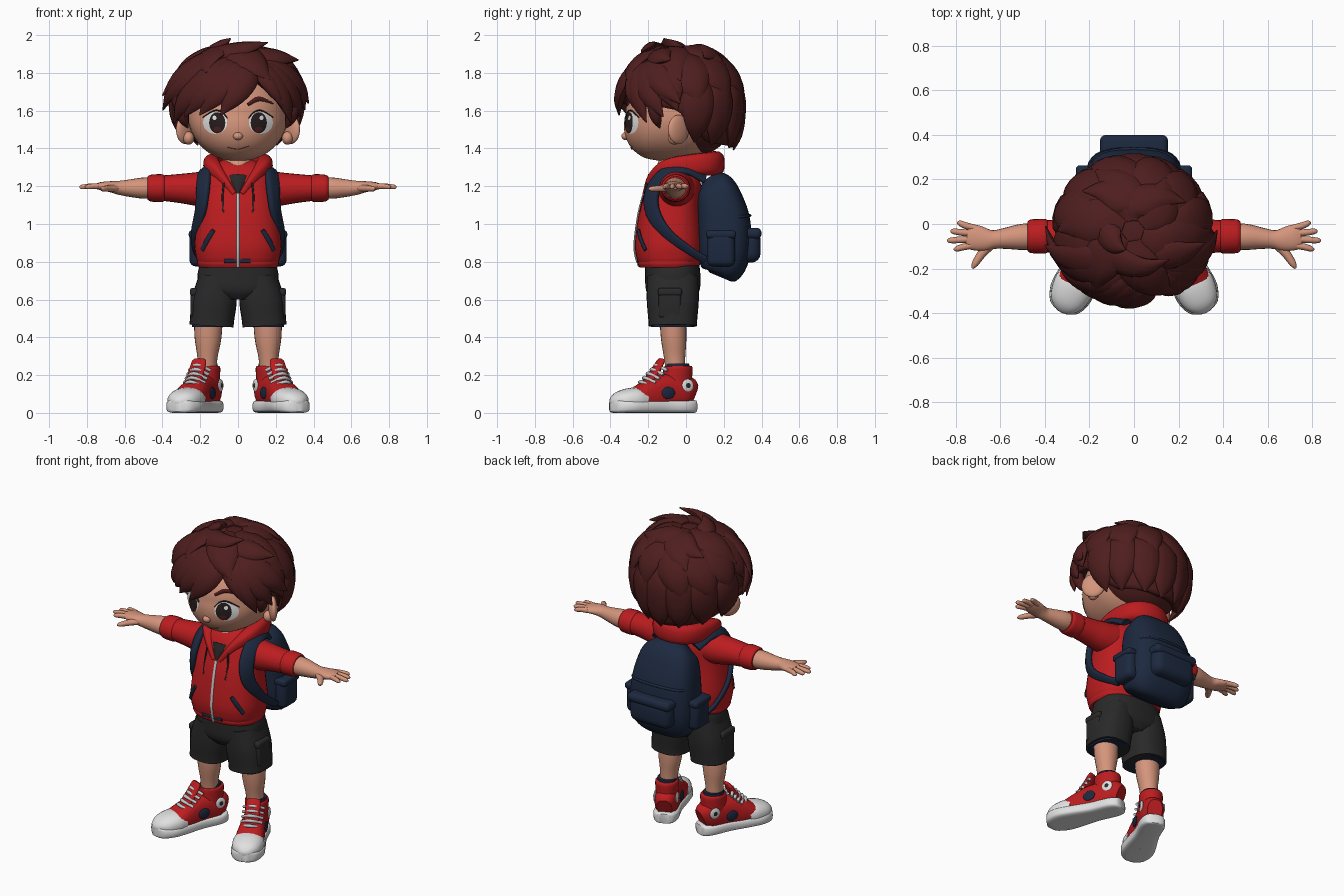
import bpy, bmesh, math, random
from mathutils import Vector, Matrix

random.seed(4)
if "Cube" in bpy.data.objects:
    bpy.data.objects.remove(bpy.data.objects["Cube"])


def material(name, *rgb):
    mat = bpy.data.materials.new(name)
    mat.use_nodes = True
    mat.diffuse_color = (*rgb, 1)
    mat.node_tree.nodes["Principled BSDF"].inputs["Base Color"].default_value = (*rgb, 1)
    return mat


SKIN = material("skin", .66, .3, .2)
BLUSH = material("dark skin", .36, .11, .08)
HAIR = material("auburn hair", .078, .013, .013)
RED = material("red cloth", .5, .012, .014)
NAVY = material("navy cloth", .012, .022, .05)
BLACK = material("charcoal cloth", .022, .022, .023)
WHITE = material("white rubber", .75, .75, .75)
SILVER = material("silver lace", .55, .55, .57)
DARK = material("dark eye", .02, .012, .012)


def finish(name, bm, mat, mirror=False, recalc=True):
    """Turn a bmesh into a smooth object, optionally mirrored across x."""
    if recalc:
        bmesh.ops.recalc_face_normals(bm, faces=bm.faces)
    for f in bm.faces:
        f.smooth = True
    for e in bm.edges:
        e.smooth = e.calc_face_angle(0) < math.radians(50)
    mesh = bpy.data.meshes.new(name)
    bm.to_mesh(mesh)
    bm.free()
    mesh.materials.append(mat)
    obj = bpy.data.objects.new(name, mesh)
    bpy.context.collection.objects.link(obj)
    if mirror:
        obj.modifiers.new("mirror", "MIRROR").use_mirror_merge = False
    return obj


def spline(keys, steps):
    """Catmull-Rom through rows of x, y, z, half width, half depth."""
    k = [Vector(r) for r in keys]
    k = [2 * k[0] - k[1]] + k + [2 * k[-1] - k[-2]]
    out = []
    for i in range(1, len(k) - 2):
        a, b, c, d = k[i - 1:i + 3]
        for j in range(steps):
            t = j / steps
            out.append((2 * b + (c - a) * t + (2 * a - 5 * b + 4 * c - d) * t**2
                        + (3 * b - a - 3 * c + d) * t**3) / 2)
    return out + [k[-2]]


def sweep(bm, keys, up=(0, 0, 1), power=2, sides=16, steps=4):
    """Skin superellipse sections along a path; up may depend on the point."""
    rows = spline(keys, steps)
    pts = [Vector(r[:3]) for r in rows]
    rings = []
    for i, (p, r) in enumerate(zip(pts, rows)):
        tan = (pts[min(i + 1, len(pts) - 1)] - pts[max(i - 1, 0)]).normalized()
        side = tan.cross(up(p) if callable(up) else Vector(up)).normalized()
        top = side.cross(tan)
        ring = []
        for n in range(sides):
            ang = math.tau * n / sides
            c, s = (math.copysign(abs(v)**(2 / power), v) for v in (math.cos(ang), math.sin(ang)))
            ring.append(bm.verts.new(p + side * c * max(r[3], .002) + top * s * max(r[4], .002)))
        rings.append(ring)
    for a, b in zip(rings, rings[1:]):
        for n in range(sides):
            bm.faces.new((a[n], a[n - 1], b[n - 1], b[n]))
    bm.faces.new(rings[0])
    bm.faces.new(rings[-1])
    return bm


def loft(name, keys, mat, mirror=False, place=Matrix(), **kw):
    bm = sweep(bmesh.new(), keys, **kw)
    bm.transform(place)
    return finish(name, bm, mat, mirror)


def stack(name, rows, mat, mirror=False, **kw):
    """Loft upward from rows of z, x, y, half width, half depth."""
    return loft(name, [(x, y, z, a, b) for z, x, y, a, b in rows], mat, mirror, up=(0, 1, 0), **kw)


def ball(name, loc, size, mat, mirror=False, turn=0, place=Matrix()):
    bm = bmesh.new()
    bmesh.ops.create_uvsphere(bm, u_segments=32, v_segments=20, radius=1)
    bm.transform(place @ Matrix.Translation(loc) @ Matrix.Rotation(turn, 4, "Z") @ Matrix.Diagonal((*size, 1)))
    return finish(name, bm, mat, mirror)


def box(name, loc, half, mat, bevel, mirror=False):
    bm = bmesh.new()
    bmesh.ops.create_cube(bm, size=2)
    bm.transform(Matrix.Translation(loc) @ Matrix.Diagonal((*half, 1)))
    bmesh.ops.bevel(bm, geom=bm.edges[:], offset=bevel, segments=4, profile=.5, affect="EDGES")
    return finish(name, bm, mat, mirror)


# Head, neck, nose and ears
def jaw_shift(z):
    return .068 * max(0, 1.58 - z) / .25


def face_y(x, z):
    return -.05 - .27 * math.sqrt(max(0, 1 - (x / .265)**2 - ((z - 1.58) / .25)**2)) - jaw_shift(z)


bm = bmesh.new()
bmesh.ops.create_uvsphere(bm, u_segments=64, v_segments=40, radius=1)
bm.transform(Matrix.Translation((0, -.05, 1.58)) @ Matrix.Diagonal((.265, .27, .25, 1)))
for v in bm.verts:
    if v.co.y < -.05:
        v.co.y -= jaw_shift(v.co.z) * min(1, (-.05 - v.co.y) / .1)
finish("head", bm, SKIN)
stack("neck", [(1.2, 0, -.07, .1, .12), (1.28, 0, -.06, .085, .1), (1.4, 0, -.04, .08, .08)], SKIN)
ball("nose", (0, -.318, 1.465), (.026, .024, .021), SKIN)
ball("ears", (.278, -.04, 1.5), (.026, .07, .077), SKIN, True, .72)
ball("ear_lobes", (.262, -.06, 1.455), (.03, .035, .035), SKIN, True)


# Painted face plates that follow the head surface
def plate(name, x, z, rx, rz, lift, mat):
    bm = bmesh.new()
    at = lambda px, pz: bm.verts.new((px, face_y(px, pz) - lift, pz))
    prev, mid = None, at(x, z)
    for r in (.34, .67, 1):
        angles = [math.tau * n / 24 for n in range(24)]
        ring = [at(x + rx * r * math.cos(a), z + rz * r * math.sin(a)) for a in angles]
        for n in range(24):
            bm.faces.new((ring[n - 1], ring[n], prev[n], prev[n - 1]) if prev else (mid, ring[n - 1], ring[n]))
        prev = ring
    finish(name, bm, mat, True, recalc=False)


def stroke(name, pts, mat, mirror=False):
    loft(name, [(x, face_y(x, z) - .002, z, .006, w) for x, z, w in pts], mat, mirror, sides=8)


plate("eye_whites", .121, 1.537, .064, .06, .003, WHITE)
plate("irises", .11, 1.536, .043, .056, .005, DARK)
plate("iris_glow", .11, 1.502, .02, .013, .007, HAIR)
plate("eye_glints", .125, 1.562, .011, .012, .008, WHITE)
stroke("eyelashes", [(.056, 1.56, .002), (.085, 1.592, .003), (.125, 1.6, .004), (.185, 1.565, .002)], DARK, True)
stroke("eyebrows", [(.052, 1.632, .009), (.11, 1.662, .014), (.185, 1.638, .004)], HAIR, True)
stroke("mouth", [(-.055, 1.405, .002), (0, 1.396, .002), (.06, 1.412, .002)], BLUSH)

# Hair cap with a shaped hairline, then pointed locks laid over it
CROWN = Vector((-.005, -.03, 1.65))


def scalp(az, th):
    """Point on the hair surface; it tucks in below the widest line, most at the sides."""
    az = math.radians(az)
    tuck = .5 + .4 * math.sin(az)**2
    r = math.sin(math.radians(th if th < 90 else 90 + (th - 90) * tuck))
    return CROWN + Vector((.338 * r * math.sin(az), -.318 * r * math.cos(az), .285 * math.cos(math.radians(th))))


HAIRLINE = [(-180, 150), (-125, 140), (-105, 124), (-88, 100), (-45, 97), (-12, 92), (20, 64),
            (45, 90), (88, 100), (105, 124), (125, 140), (180, 150)]


def hairline(az):
    for (a, s), (b, e) in zip(HAIRLINE, HAIRLINE[1:]):
        if a <= az <= b:
            return s + (e - s) * (az - a) / (b - a)


bm = bmesh.new()
grid = [[bm.verts.new(scalp(az, hairline(az) * i / 18)) for i in range(19)] for az in range(-180, 180, 5)]
for n, col in enumerate(grid):
    for i in range(18):
        bm.faces.new((col[i], col[i + 1], grid[n - 1][i + 1], grid[n - 1][i]))
bmesh.ops.remove_doubles(bm, verts=bm.verts, dist=.0005)
cap = finish("hair_cap", bm, HAIR)
thick = cap.modifiers.new("thickness", "SOLIDIFY")
thick.thickness, thick.offset = .045, -1
ball("nape_hair", (0, .06, 1.56), (.255, .185, .195), HAIR)

locks = bmesh.new()


def lock(az0, th0, az1, th1, width, lift=.06):
    keys = []
    for i, (w, d) in enumerate(((.5, .5), (.95, 1), (1, 1), (.68, .75), (.04, .1))):
        t = i / 4
        p = scalp(az0 + (az1 - az0) * t, th0 + (th1 - th0) * t)
        keys.append((*(CROWN + (p - CROWN) * (.97 + .03 * t + lift * t * t)), width * w, .034 * d))
    sweep(locks, keys, up=lambda p: p - CROWN, sides=10, steps=3)


for az in range(108, 256, 24):                       # nape
    lock(az, 60, az + random.uniform(-4, 10), 152 - abs(az - 180) * .2, .09, .03)
for az in range(75, 300, 30):                        # middle layer
    lock(az - 12, 25, az + random.uniform(0, 15), random.uniform(85, 103), .105, .07)
for az in range(0, 360, 60):                         # top layer
    lock(az, 8, az + 30, random.uniform(50, 72), .1, .1)
for row in ((18, 45, -14, 104, .075), (10, 40, -34, 104, .08), (5, 38, -53, 106, .08),
            (-5, 35, -72, 112, .075, .1), (-20, 30, -93, 98, .08, .17), (21, 42, 42, 96, .05),
            (27, 38, 56, 112, .065), (34, 40, 74, 106, .075), (40, 35, 90, 92, .08, .12),
            (-40, 20, -80, 85, .075, .19), (35, 22, 80, 52, .07, .24),       # side flicks
            (-70, 24, 50, 30, .065, .26), (-120, 22, -20, 14, .06, .2),      # top tufts
            (200, 10, 120, 45, .08, .14), (170, 12, 230, 50, .08, .14)):     # crown tufts
    lock(*row)
for s in (1, -1):                                    # sideburns
    lock(62 * s, 85, 66 * s, 122, .035, -.06)
finish("hair_locks", locks, HAIR)

# Hoodie
stack("hoodie_body", [(.775, 0, -.09, .205, .152), (.8, 0, -.09, .216, .165), (.83, 0, -.09, .224, .174),
                      (.9, 0, -.09, .23, .18), (1.05, 0, -.085, .214, .165), (1.15, 0, -.07, .2, .15),
                      (1.24, 0, -.05, .18, .135), (1.3, 0, -.03, .13, .1), (1.33, 0, -.02, .08, .07)],
      RED, power=2.5, sides=32)
stack("hoodie_hem", [(.77, 0, -.09, .208, .156), (.79, 0, -.09, .217, .165), (.812, 0, -.09, .214, .162)],
      RED, power=2.5, sides=32)
loft("hem_patch", [(x, -.254, .805, .006, .011) for x in (-.075, 0, .065)], NAVY, power=4)
loft("sleeves", [(.1, -.05, 1.19, .1, .105), (.2, -.052, 1.185, .092, .092), (.3, -.055, 1.188, .08, .078),
                 (.41, -.055, 1.19, .07, .066)], RED, True, sides=24)
loft("cuffs", [(.385, -.055, 1.19, .068, .064), (.4, -.055, 1.19, .078, .073), (.44, -.055, 1.19, .077, .073),
               (.465, -.055, 1.19, .075, .07), (.478, -.055, 1.19, .066, .062)], RED, True, sides=24)
half = [(.02, -.218, 1.16, .011, .012), (.082, -.18, 1.245, .022, .024), (.132, -.1, 1.3, .04, .042),
        (.137, .02, 1.312, .045, .056), (.092, .12, 1.318, .052, .062)]
flip = [(-x, *rest) for x, *rest in reversed(half)]
loft("hood", half + [(0, .152, 1.32, .053, .066)] + flip, RED, power=2.7, sides=20)
stack("shirt_front", [(1.15, 0, -.195, .012, .035), (1.2, 0, -.175, .045, .045), (1.242, 0, -.155, .07, .05)], BLACK)
loft("zip", [(0, y, z, .009, .006) for z, y in ((.775, -.248), (.83, -.266), (.9, -.272), (1.05, -.252),
                                               (1.16, -.224))], SILVER, up=(0, -1, 0), sides=8)
loft("drawstrings", [(.075, -.208, 1.22, .005, .005), (.082, -.222, 1.14, .005, .005),
                     (.078, -.24, 1.06, .006, .006)], BLACK, True, up=(0, -1, 0), sides=8)
loft("pocket_slits", [(.13, -.252, .968, .012, .008), (.16, -.24, .92, .014, .008),
                      (.19, -.214, .862, .012, .008)], NAVY, True, up=(.5, -1, 0), sides=8)

# Arms and hands
loft("arms", [(.42, -.055, 1.19, .055, .053), (.5, -.058, 1.19, .059, .056), (.58, -.065, 1.19, .047, .045),
              (.63, -.07, 1.192, .042, .037), (.67, -.07, 1.197, .052, .03), (.72, -.06, 1.2, .057, .023),
              (.75, -.055, 1.2, .045, .015)], SKIN, True, sides=20)
fingers = bmesh.new()
for y, tip_x, tip_y in ((-.018, .795, .004), (-.043, .825, -.033), (-.068, .84, -.074), (-.094, .81, -.112)):
    sweep(fingers, [(.715, y, 1.2, .015, .016), (.5 * (.72 + tip_x), (y + tip_y) / 2, 1.2, .015, .015),
                    (tip_x - .012, tip_y, 1.196, .012, .012), (tip_x, tip_y, 1.195, .004, .004)], sides=10)
sweep(fingers, [(.645, -.09, 1.19, .025, .02), (.685, -.135, 1.188, .02, .018),
                (.715, -.18, 1.186, .015, .014), (.726, -.2, 1.186, .004, .004)], sides=10)
finish("fingers", fingers, SKIN, True)

# Backpack
stack("backpack", [(.72, 0, .18, .13, .06), (.75, 0, .19, .19, .11), (.85, 0, .202, .215, .14),
                   (1, 0, .2, .208, .142), (1.12, 0, .178, .19, .125), (1.2, 0, .155, .16, .1),
                   (1.25, 0, .125, .09, .05)], NAVY, power=3, sides=32)
box("front_pocket", (0, .325, .88), (.145, .07, .085), NAVY, .05)
box("pocket_flap", (0, .332, .95), (.153, .068, .03), NAVY, .027)
box("side_pockets", (.212, .185, .87), (.045, .075, .095), NAVY, .035, True)
box("side_pocket_flaps", (.214, .185, .945), (.047, .079, .022), NAVY, .018, True)
loft("lid_piping", [(.195, .2, 1.03, .008, .008), (.165, .305, 1.04, .008, .008), (0, .338, 1.045, .008, .008),
                    (-.165, .305, 1.04, .008, .008), (-.195, .2, 1.03, .008, .008)], NAVY, sides=8)
loft("carry_handle", [(.05, .15, 1.23, .01, .01), (.04, .17, 1.27, .01, .01), (-.04, .17, 1.27, .01, .01),
                      (-.05, .15, 1.23, .01, .01)], NAVY, up=(0, 1, 0), sides=8)
loft("shoulder_straps", [(.14, .1, 1.24, .035, .015), (.165, 0, 1.29, .04, .016), (.18, -.11, 1.265, .044, .018),
                         (.186, -.178, 1.17, .045, .02), (.2, -.175, 1.06, .042, .018),
                         (.228, -.1, .95, .03, .014), (.226, .02, .86, .022, .013), (.2, .1, .81, .022, .013)],
     NAVY, True, up=lambda p: p - Vector((0, -.04, 1.05)), power=3)

# Shorts and legs
stack("shorts_waist", [(.6, 0, -.07, .08, .11), (.65, 0, -.07, .2, .142), (.73, 0, -.07, .214, .146),
                       (.79, 0, -.075, .2, .142)], BLACK, power=2.5, sides=32)
stack("shorts_legs", [(.46, .14, -.07, .117, .128), (.5, .137, -.07, .117, .13), (.6, .125, -.07, .119, .138),
                      (.72, .105, -.07, .1, .135)], BLACK, True, power=2.5, sides=28)
stack("shorts_lining", [(.456, .14, -.07, .104, .114), (.47, .14, -.07, .104, .114)], NAVY, True, power=2.5)
box("cargo_pockets", (.23, -.085, .58), (.022, .06, .08), BLACK, .018, True)
box("cargo_flaps", (.231, -.085, .64), (.024, .064, .022), BLACK, .016, True)
stack("legs", [(.2, .165, -.055, .05, .05), (.29, .162, -.06, .053, .056), (.39, .159, -.065, .07, .067),
               (.5, .157, -.07, .077, .07)], SKIN, True, sides=24)

# Shoes, built straight and then turned outward
FOOT = Matrix.Translation((.166, -.045, 0)) @ Matrix.Rotation(math.radians(24), 4, "Z")


def shoe(name, rows, mat, **kw):
    """Loft from heel to toe from rows of y, z, half width, half height."""
    loft(name, [(0, *r) for r in rows], mat, True, place=FOOT, sides=24, **kw)


shoe("soles", [(.1, .034, .03, .03), (.085, .034, .058, .034), (.03, .034, .076, .034), (-.08, .034, .075, .034),
               (-.2, .034, .092, .034), (-.29, .034, .098, .034), (-.36, .035, .07, .035),
               (-.386, .035, .02, .028)], WHITE, power=4)
shoe("shoe_uppers", [(.088, .1, .045, .06), (.04, .115, .068, .085), (-.08, .11, .07, .095),
                     (-.17, .09, .08, .082), (-.24, .075, .086, .06)], RED, power=2.5)
shoe("toe_caps", [(-.205, .065, .086, .066), (-.26, .068, .094, .066), (-.33, .06, .08, .055),
                  (-.37, .05, .045, .034), (-.384, .045, .015, .012)], WHITE, power=2.3)
stack("ankle_collars", [(.09, 0, 0, .066, .085), (.18, 0, 0, .068, .08), (.235, 0, .002, .07, .08),
                        (.248, 0, .002, .064, .074)], RED, True, place=FOOT, sides=24)
stack("socks", [(.24, 0, 0, .059, .066), (.262, 0, 0, .057, .062)], NAVY, True, place=FOOT)
shoe("tongues", [(-.2, .135, .045, .02), (-.14, .205, .045, .022), (-.1, .27, .042, .015), (-.092, .285, .03, .01)],
     RED, up=(0, -1, 1))
laces = bmesh.new()
for i in range(5):
    y, z = -.205 + i * .022, .155 + i * .022
    sweep(laces, [(-.06, y + .03, z - .018, .01, .009), (0, y - .01, z + .01, .011, .01),
                  (.06, y + .03, z - .018, .01, .009)], sides=8)
laces.transform(FOOT)
finish("laces", laces, SILVER, True)
for s, side in ((1, "outer"), (-1, "inner")):
    ball(side + "_ankle_discs", (.066 * s, .03, .145), (.009, .034, .034), WHITE, True, place=FOOT)
    ball(side + "_disc_centres", (.072 * s, .03, .145), (.005, .015, .015), BLACK, True, place=FOOT)
    ball(side + "_shoe_patches", (.072 * s, -.085, .105), (.009, .038, .032), NAVY, True, place=FOOT)
